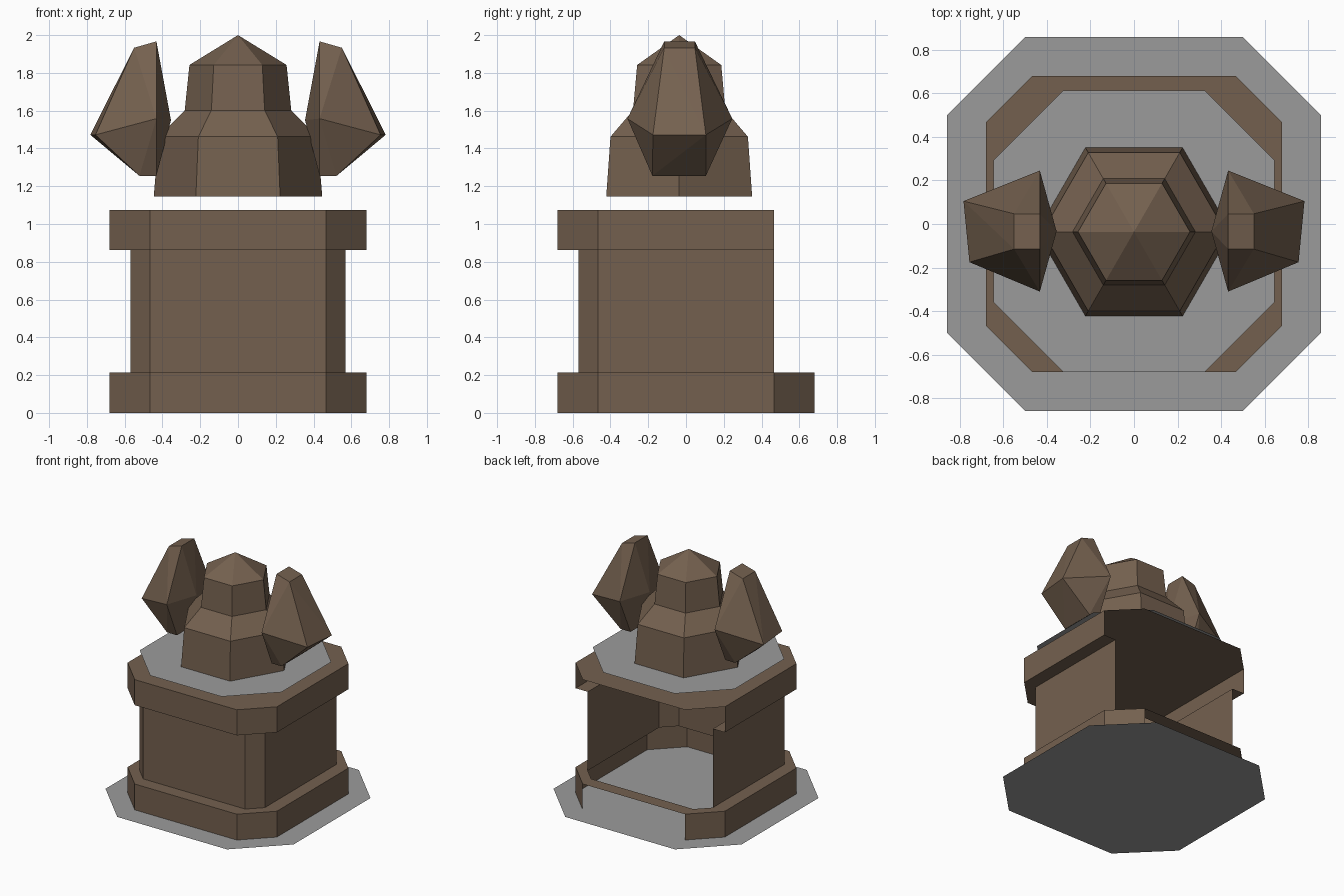
import bpy, bmesh, math

if "Cube" in bpy.data.objects:
    bpy.data.objects.remove(bpy.data.objects["Cube"])


def material(name, rgb):
    m = bpy.data.materials.new(name)
    m.diffuse_color = (*rgb, 1)
    m.use_nodes = True
    m.node_tree.nodes["Principled BSDF"].inputs["Base Color"].default_value = m.diffuse_color
    return m


BROWN = material("brown stone", (0.175, 0.118, 0.078))
GREY = material("grey slab", (0.33, 0.33, 0.33))


def finish(name, bm, mat):
    me = bpy.data.meshes.new(name)
    bm.to_mesh(me)
    bm.free()
    me.materials.append(mat)
    ob = bpy.data.objects.new(name, me)
    bpy.context.collection.objects.link(ob)
    return ob


def octagon(half, corner, z, cy=0.0, half_y=None):
    """Anticlockwise octagon; side 1 faces +x, side 3 the back, sides 2 and 4 are back chamfers."""
    h, c = half, corner
    pts = [(c, -h), (h, -c), (h, c), (c, h), (-c, h), (-h, c), (-h, -c), (-c, -h)]
    return [(x, y + cy, z) for x, y in pts]


def loft(bm, rings, skip=()):
    """Bridge point rings bottom to top, leaving the sides in skip open; returns vertex rings."""
    vs = [[bm.verts.new(p) for p in r] for r in rings]
    n = len(vs[0])
    for k, (a, b) in enumerate(zip(vs, vs[1:])):
        for i in range(n):
            if (k, i) not in skip:
                j = (i + 1) % n
                bm.faces.new((a[i], a[j], b[j], b[i]))
    return vs


BACK = (2, 3, 4)

# plinth: wall open at the back, complete top ledge
bm = bmesh.new()
loft(bm, [octagon(0.68, 0.465, 0), octagon(0.68, 0.465, 0.213), octagon(0.57, 0.465, 0.213)],
     skip={(0, 3)})
finish("plinth", bm, BROWN)

# shaft: three back sides open
bm = bmesh.new()
loft(bm, [octagon(0.57, 0.465, 0.213), octagon(0.57, 0.465, 0.862)], skip={(0, i) for i in BACK})
finish("shaft", bm, BROWN)

# capital: underside ledge and wall open at the back, full top
bm = bmesh.new()
rings = loft(bm, [octagon(0.57, 0.465, 0.862), octagon(0.68, 0.465, 0.862), octagon(0.68, 0.465, 1.073)],
             skip={(k, i) for k in (0, 1) for i in BACK})
bm.faces.new(rings[-1])
loose = [v for v in bm.verts if not v.link_faces]
bmesh.ops.delete(bm, geom=loose, context='VERTS')
finish("capital", bm, BROWN)

# flat grey slabs under the pedestal and under the statue
for name, h, c, z, cy in (("ground_slab", 0.857, 0.5, 0.0, 0.0), ("statue_slab", 0.645, 0.325, 1.143, -0.033)):
    bm = bmesh.new()
    bm.faces.new([bm.verts.new(p) for p in octagon(h, c, z, cy)])
    finish(name, bm, GREY)

# statue: six-sided body with shoulders, head and pointed top
CY = -0.036


def hexagon(r, z):
    return [(r * math.cos(i * math.pi / 3), CY + r * math.sin(i * math.pi / 3), z) for i in range(6)]


bm = bmesh.new()
rings = loft(bm, [hexagon(0.446, 1.145), hexagon(0.42, 1.462), hexagon(0.282, 1.602), hexagon(0.257, 1.842)])
apex = bm.verts.new((0, CY, 2.0))
top = rings[-1]
for i in range(6):
    bm.faces.new((top[i], top[(i + 1) % 6], apex))
finish("statue_body", bm, BROWN)

# faceted wings: hull of a small top, a wide middle ring and a small bottom
WING = [(0.432, -0.115, 1.967), (0.432, 0.047, 1.967), (0.55, 0.047, 1.933), (0.55, -0.115, 1.933),
        (0.432, -0.31, 1.558), (0.755, -0.175, 1.472), (0.782, 0.105, 1.472), (0.432, 0.245, 1.558),
        (0.355, -0.034, 1.55),
        (0.432, -0.178, 1.255), (0.522, -0.178, 1.255), (0.522, 0.105, 1.255), (0.432, 0.105, 1.255)]
for name, s in (("right_wing", 1), ("left_wing", -1)):
    bm = bmesh.new()
    for x, y, z in WING:
        bm.verts.new((s * x, y, z))
    bmesh.ops.convex_hull(bm, input=bm.verts[:])
    bmesh.ops.recalc_face_normals(bm, faces=bm.faces[:])
    finish(name, bm, BROWN)
